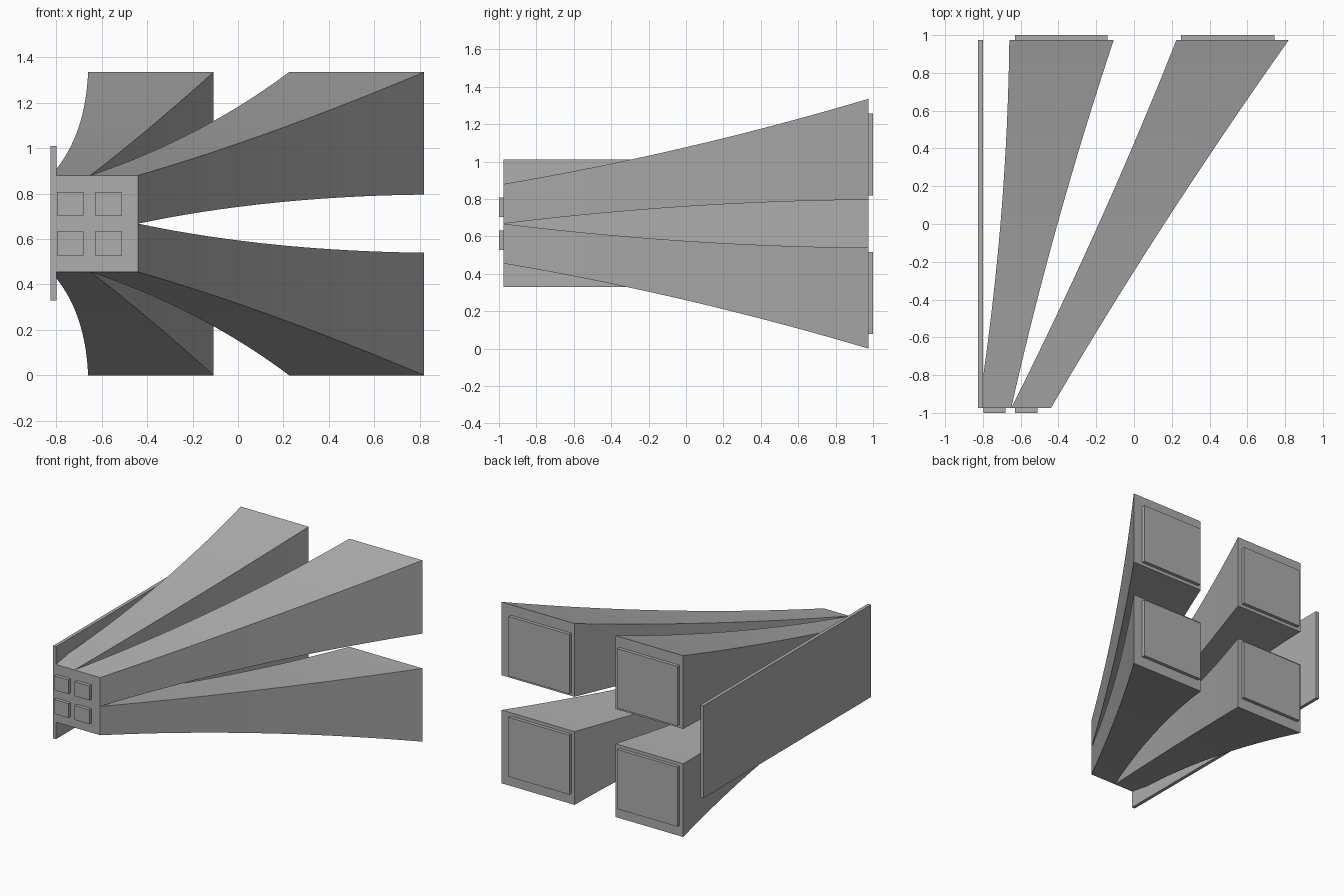
import bpy, bmesh

cube = bpy.data.objects.get("Cube")
if cube:
    bpy.data.objects.remove(cube)

grey = bpy.data.materials.new("mid grey")
grey.use_nodes = True
color = (0.42, 0.42, 0.42, 1)
grey.diffuse_color = color
grey.node_tree.nodes["Principled BSDF"].inputs["Base Color"].default_value = color

MID_Z = 0.6675      # height of the plane between upper and lower rows
BACK = 0.975        # mouth plane, throat plane is at -BACK
STEPS = 20


def finish(bm, name):
    bmesh.ops.recalc_face_normals(bm, faces=bm.faces)
    mesh = bpy.data.meshes.new(name)
    bm.to_mesh(mesh)
    bm.free()
    mesh.materials.append(grey)
    obj = bpy.data.objects.new(name, mesh)
    bpy.context.collection.objects.link(obj)
    return obj


def curve(points, t):
    """Quadratic through its start, middle and end values."""
    a, m, b = points
    return a * (1 - t) * (1 - 2 * t) + 4 * m * t * (1 - t) + b * t * (2 * t - 1)


def horn(name, left, right, side):
    """Flared square duct; side is +1 for the upper row, -1 for the lower."""
    inner, outer = (0, 0.092, 0.128), (0.2125, 0.409, 0.6675)
    bm = bmesh.new()
    rings = []
    for i in range(STEPS + 1):
        t = i / STEPS
        y = BACK * (2 * t - 1)
        x0, x1 = curve(left, t), curve(right, t)
        z0, z1 = (MID_Z + side * curve(c, t) for c in (inner, outer))
        rings.append([bm.verts.new((x, y, z))
                      for x, z in ((x0, z0), (x1, z0), (x1, z1), (x0, z1))])
    for a, b in zip(rings, rings[1:]):
        for k in range(4):
            n = (k + 1) % 4
            bm.faces.new((a[k], a[n], b[n], b[k]))
    bm.faces.new(rings[0])
    bm.faces.new(rings[-1])
    obj = finish(bm, name)
    bpy.ops.object.select_all(action='DESELECT')
    obj.select_set(True)
    bpy.context.view_layer.objects.active = obj
    bpy.ops.object.shade_smooth_by_angle()


def box(name, xs, ys, zs):
    bm = bmesh.new()
    bmesh.ops.create_cube(bm, size=1)
    for v in bm.verts:
        v.co = [r[0] if c < 0 else r[1] for c, r in zip(v.co, (xs, ys, zs))]
    finish(bm, name)


# Each column: side curves, throat plate span, mouth plate span
columns = {
    "straight": ((-0.824, -0.707, -0.66), (-0.65, -0.405, -0.107),
                 (-0.797, -0.68), (-0.63, -0.14)),
    "angled": ((-0.65, -0.187, 0.225), (-0.44, 0.16, 0.82),
               (-0.63, -0.51), (0.25, 0.745)),
}
for column, (left, right, throat, mouth) in columns.items():
    for row, side in (("upper", 1), ("lower", -1)):
        label = row + "_" + column
        horn(label + "_horn", left, right, side)
        box(label + "_throat_plate", throat, (-1, -BACK),
            sorted(MID_Z + side * d for d in (0.035, 0.14)))
        box(label + "_mouth_plate", mouth, (BACK, 1),
            sorted(MID_Z + side * d for d in (0.152, 0.59)))

# Tall flat panel along the side
box("side_panel", (-0.825, -0.8), (-BACK, BACK), (0.33, 1.01))
